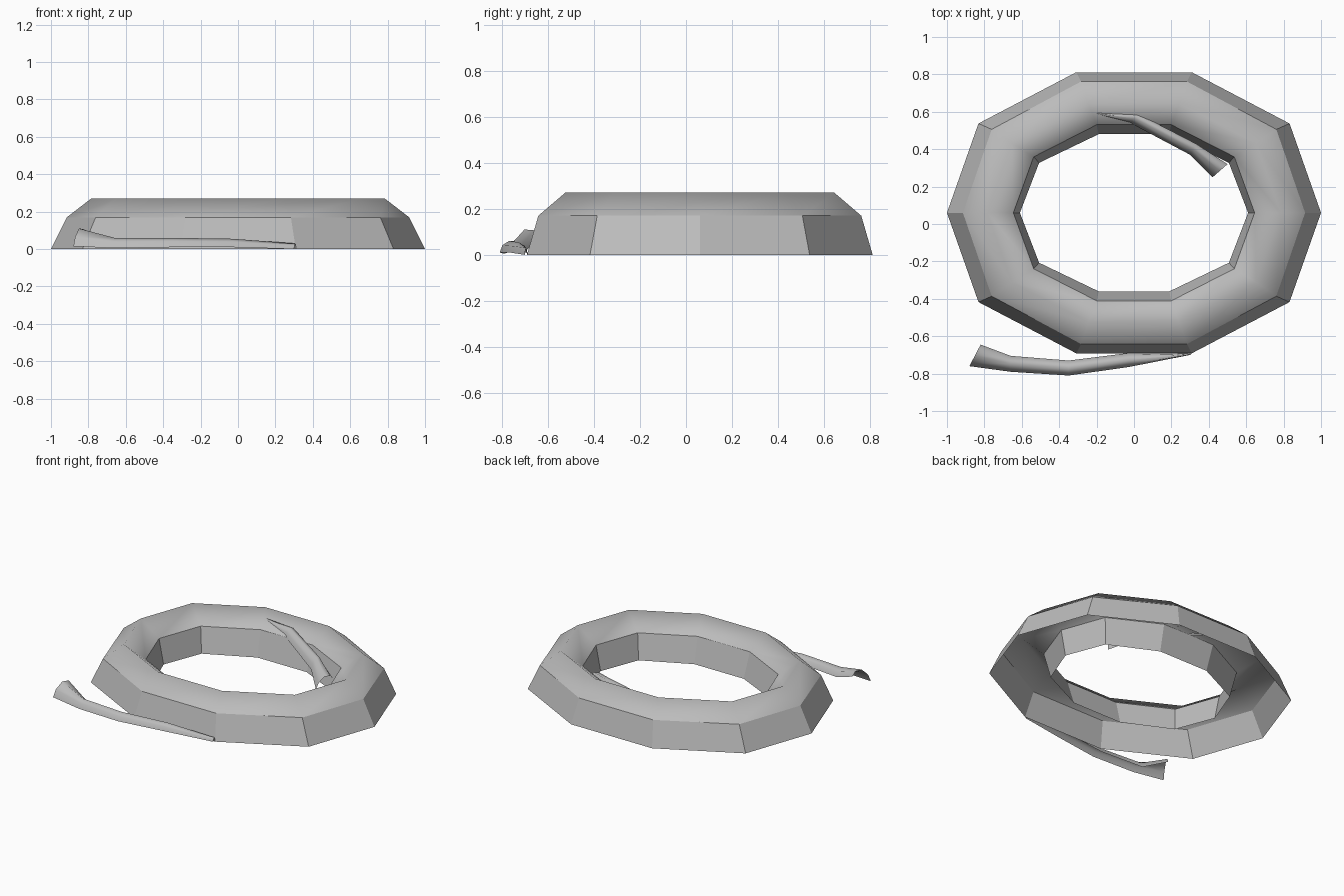
import bpy
import math
from mathutils import Vector

if "Cube" in bpy.data.objects:
    bpy.data.objects.remove(bpy.data.objects["Cube"])

grey = bpy.data.materials.new("warm_grey")
grey.diffuse_color = (0.5, 0.5, 0.5, 1)
grey.use_nodes = True
grey.node_tree.nodes["Principled BSDF"].inputs["Base Color"].default_value = grey.diffuse_color


def make_mesh(name, verts, faces, smooth_rule):
    mesh = bpy.data.meshes.new(name)
    mesh.from_pydata(verts, [], faces)
    mesh.materials.append(grey)
    for poly in mesh.polygons:
        poly.use_smooth = smooth_rule(poly)
    mesh.update()
    obj = bpy.data.objects.new(name, mesh)
    bpy.context.collection.objects.link(obj)
    return obj


# Ten-sided ring, open underneath: (x radius, y radius, height) per row
rows = [(1.0, 0.79, 0), (0.915, 0.738, 0.17), (0.785, 0.615, 0.27),
        (0.645, 0.495, 0.17), (0.61, 0.442, 0)]
SIDES, CENTRE_Y = 10, 0.06
verts = []
for rx, ry, z in rows:
    for i in range(SIDES):
        a = math.tau * i / SIDES
        bulge = 1.028 if i % 5 in (1, 4) else 1.0
        verts.append((rx * math.cos(a) * bulge, CENTRE_Y + ry * math.sin(a) * bulge, z))
faces = []
for r in range(len(rows) - 1):
    for i in range(SIDES):
        j = (i + 1) % SIDES
        faces.append((r * SIDES + i, r * SIDES + j, (r + 1) * SIDES + j, (r + 1) * SIDES + i))
# Walls stay faceted, the rounded top is smooth
make_mesh("coil_ring", verts, faces, lambda p: SIDES <= p.index < 3 * SIDES)


# Loose rope ends: open arches lofted through (left foot, right foot, arch height)
ARCH = [(0, 0), (0.15, 0.63), (0.5, 1), (0.85, 0.63), (1, 0)]


def rope_end(name, sections):
    verts, faces, n = [], [], len(ARCH)
    for left, right, height in sections:
        left, right = Vector(left), Vector(right)
        for t, h in ARCH:
            verts.append(left.lerp(right, t) + Vector((0, 0, h * height)))
    for s in range(len(sections) - 1):
        for k in range(n - 1):
            a = s * n + k
            faces.append((a, a + n, a + n + 1, a + 1))
    return make_mesh(name, verts, faces, lambda p: True)


rope_end("outer_tail", [
    ((0.31, -0.69, 0.0), (0.30, -0.70, 0.0), 0.03),
    ((-0.03, -0.69, 0.01), (-0.03, -0.765, 0.01), 0.045),
    ((-0.35, -0.73, 0.01), (-0.35, -0.81, 0.01), 0.05),
    ((-0.66, -0.705, 0.005), (-0.66, -0.79, 0.005), 0.055),
    ((-0.82, -0.645, 0.075), (-0.88, -0.76, 0.015), 0.065)])

rope_end("inner_tail", [
    ((0.50, 0.32, 0.10), (0.42, 0.25, 0.03), 0.05),
    ((0.33, 0.43, 0.14), (0.30, 0.37, 0.09), 0.05),
    ((0.02, 0.59, 0.20), (-0.02, 0.54, 0.17), 0.035),
    ((-0.20, 0.595, 0.22), (-0.19, 0.585, 0.21), 0.01)][::-1])

# Outward-facing check: flip any rope end whose arch faces point down
for name in ("outer_tail", "inner_tail"):
    mesh = bpy.data.objects[name].data
    if sum(p.normal.z * p.area for p in mesh.polygons) < 0:
        mesh.flip_normals()
